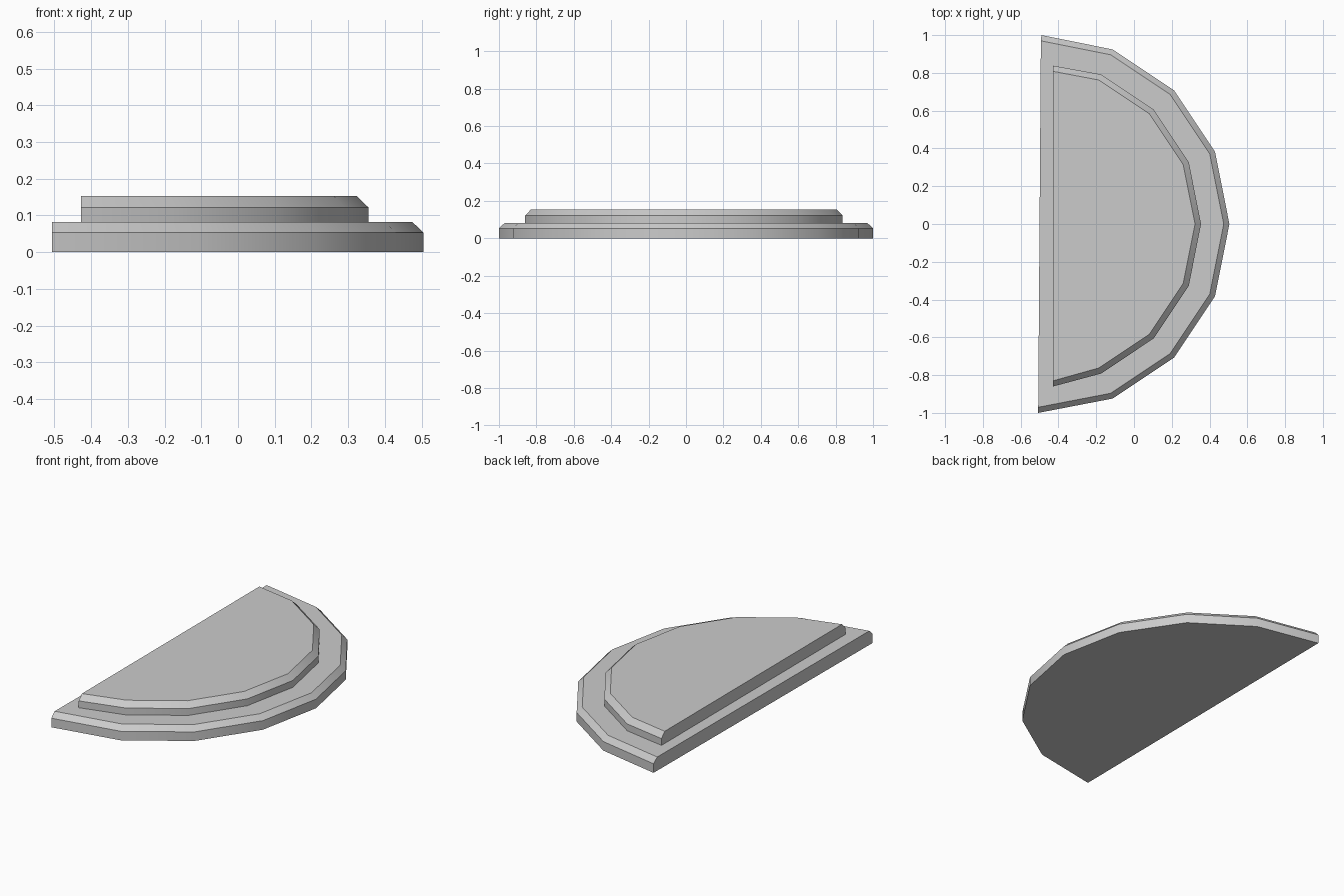
import bpy, bmesh
from math import cos, sin, pi, radians

cube = bpy.data.objects.get("Cube")
if cube:
    bpy.data.objects.remove(cube)

# Single stone grey
grey = bpy.data.materials.new("stone_grey")
grey.use_nodes = True
grey.diffuse_color = (0.6, 0.6, 0.6, 1)
grey.node_tree.nodes["Principled BSDF"].inputs["Base Color"].default_value = (0.6, 0.6, 0.6, 1)


def half_ring(centre, radius, front_end, back_end):
    """Half of a 16-sided outline, closed by its two corner points."""
    arc = [(centre + radius * cos(i * pi / 8), radius * sin(i * pi / 8)) for i in range(-3, 4)]
    return [front_end] + arc + [back_end]


def make_step(name, base, top, z_bottom, z_bevel, z_top):
    """Half-round slab: vertical wall, sloped rim along the arc, flat top."""
    bm = bmesh.new()
    rings = [[bm.verts.new((x, y, z)) for x, y in outline]
             for outline, z in ((base, z_bottom), (base, z_bevel), (top, z_top))]
    count = len(base)
    for low, high in zip(rings, rings[1:]):
        for i in range(count - 1):
            bm.faces.new((low[i], low[i + 1], high[i + 1], high[i]))
    # Straight wall, underside and tread
    bm.faces.new([r[-1] for r in rings] + [r[0] for r in reversed(rings)])
    bm.faces.new(rings[0][::-1])
    bm.faces.new(rings[-1])
    bmesh.ops.recalc_face_normals(bm, faces=bm.faces)
    mesh = bpy.data.meshes.new(name)
    bm.to_mesh(mesh)
    bm.free()
    mesh.materials.append(grey)
    step = bpy.data.objects.new(name, mesh)
    bpy.context.collection.objects.link(step)
    bpy.ops.object.select_all(action="DESELECT")
    step.select_set(True)
    bpy.context.view_layer.objects.active = step
    bpy.ops.object.shade_smooth_by_angle(angle=radians(30))


# Wide lower step
make_step("lower_step",
          half_ring(-0.495, 1.0, (-0.507, -1.0), (-0.49, 1.0)),
          half_ring(-0.495, 0.97, (-0.507, -0.97), (-0.493, 0.97)),
          0, 0.053, 0.082)

# Smaller upper step
make_step("upper_step",
          half_ring(-0.502, 0.857, (-0.428, -0.86), (-0.428, 0.838)),
          half_ring(-0.502, 0.825, (-0.428, -0.83), (-0.428, 0.808)),
          0.082, 0.122, 0.153)
